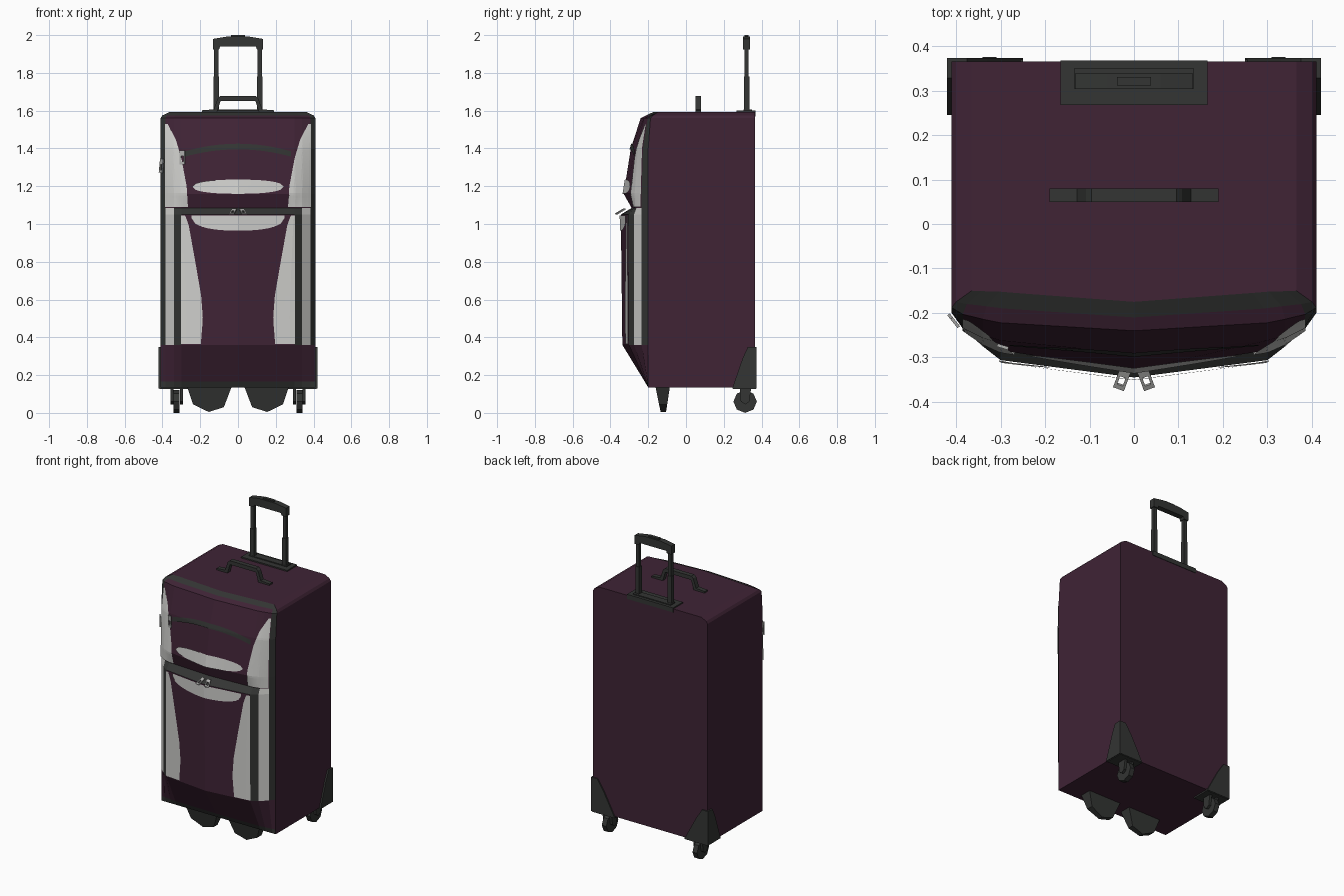
import bpy, bmesh, math
from mathutils import Matrix, Vector

if "Cube" in bpy.data.objects:
    bpy.data.objects.remove(bpy.data.objects["Cube"])


def material(name, rgb):
    m = bpy.data.materials.new(name)
    m.diffuse_color = (*rgb, 1)
    m.use_nodes = True
    m.node_tree.nodes["Principled BSDF"].inputs["Base Color"].default_value = m.diffuse_color
    return m


PURPLE = material("plum_fabric", (0.05, 0.017, 0.036))
DARK = material("charcoal_trim", (0.033, 0.035, 0.033))
GREY = material("light_grey_panel", (0.62, 0.62, 0.60))
METAL = material("zip_metal", (0.42, 0.42, 0.41))


def finish(name, bm, *mats, recalc=True):
    if recalc:
        bmesh.ops.recalc_face_normals(bm, faces=bm.faces)
    me = bpy.data.meshes.new(name)
    bm.to_mesh(me)
    bm.free()
    for m in mats:
        me.materials.append(m)
    ob = bpy.data.objects.new(name, me)
    bpy.context.collection.objects.link(ob)
    return ob


def box(name, x0, x1, y0, y1, z0, z1, mat=DARK):
    bm = bmesh.new()
    bmesh.ops.create_cube(bm, size=1)
    for v in bm.verts:
        v.co = ((x0 + x1) / 2 + v.co.x * (x1 - x0), (y0 + y1) / 2 + v.co.y * (y1 - y0),
                (z0 + z1) / 2 + v.co.z * (z1 - z0))
    return finish(name, bm, mat)


def prism(name, pts, axis, a, b, mat=DARK):
    """Extrude a 2D outline from a to b; axis 'x' uses (y,z), axis 'y' uses (x,z)."""
    bm = bmesh.new()
    put = (lambda p, d: (d, p[0], p[1])) if axis == 'x' else (lambda p, d: (p[0], d, p[1]))
    r0 = [bm.verts.new(put(p, a)) for p in pts]
    r1 = [bm.verts.new(put(p, b)) for p in pts]
    bm.faces.new(r0)
    bm.faces.new(r1)
    n = len(pts)
    for i in range(n):
        bm.faces.new((r0[i], r0[(i + 1) % n], r1[(i + 1) % n], r1[i]))
    return finish(name, bm, mat)


# Front shape: depth of the front at each height for half the width
XS = [0, 0.30, 0.34, 0.385, 0.41]
ROWS = [(0.135, [-0.20] * 5),
        (0.165, [-0.218, -0.213, -0.209, -0.204, -0.20]),
        (0.36, [-0.337, -0.303, -0.275, -0.235, -0.20]),
        (1.05, [-0.345, -0.306, -0.275, -0.235, -0.20]),
        (1.085, [-0.288, -0.272, -0.262, -0.235, -0.20]),
        (1.16, [-0.330, -0.284, -0.266, -0.235, -0.20]),
        (1.40, [-0.292, -0.262, -0.250, -0.228, -0.20]),
        (1.56, [-0.240, -0.222, -0.214, -0.203, -0.188]),
        (1.575, [-0.210, -0.190, -0.185, -0.180, -0.175]),
        (1.592, [-0.175, -0.155, -0.152, -0.151, -0.150])]


def lerp(x, xs, ys):
    for i in range(len(xs) - 1):
        if x <= xs[i + 1]:
            t = max(0, (x - xs[i]) / (xs[i + 1] - xs[i]))
            return ys[i] + t * (ys[i + 1] - ys[i])
    return ys[-1]


def front_y(x, z):
    return lerp(z, [r[0] for r in ROWS], [lerp(abs(x), XS, r[1]) for r in ROWS])


# Case body, lofted from horizontal sections
bm = bmesh.new()
rings = []
for z, ys in ROWS:
    w = 0.365 / 0.41 if z > 1.58 else 0.40 / 0.41 if z > 1.57 else 1
    half = list(zip(XS, ys))
    pts = [(-x * w, y) for x, y in reversed(half[1:])] + [(x * w, y) for x, y in half]
    pts += [(0.41 * w, 0.365), (-0.41 * w, 0.365)]
    rings.append([bm.verts.new((x, y, z)) for x, y in pts])
n = len(rings[0])
for r in range(len(rings) - 1):
    for i in range(n):
        j = (i + 1) % n
        f = bm.faces.new((rings[r][i], rings[r][j], rings[r + 1][j], rings[r + 1][i]))
        col = [3, 2, 1, 0, 0, 1, 2, 3][i] if i < 8 else -1   # strip counted from the middle
        zc = (ROWS[r][0] + ROWS[r + 1][0]) / 2
        if col >= 0 and (zc < 0.16 or zc > 1.58):
            f.material_index = 1                              # bottom and top trim
        elif col == 3 and 0.36 < zc:
            f.material_index = 1                              # edge piping
        elif col == 2 and 0.36 < zc < 1.085:
            f.material_index = 2                              # grey gusset
        elif col == 1 and 0.36 < zc < 1.085 or col == 0 and 1.05 < zc < 1.085:
            f.material_index = 1                              # pocket piping
bm.faces.new(rings[0])
bm.faces.new(rings[-1])
finish("case_body", bm, PURPLE, DARK, GREY)


def patch(name, mat, fn, nu, nv):
    """Thin sheet following the front; fn(u, v) gives (x, z)."""
    bm = bmesh.new()
    g = []
    for i in range(nu + 1):
        col = []
        for j in range(nv + 1):
            x, z = fn(i / nu, j / nv)
            col.append(bm.verts.new((x, front_y(x, z) - 0.006, z)))
        g.append(col)
    for i in range(nu):
        for j in range(nv):
            bm.faces.new((g[i][j], g[i + 1][j], g[i + 1][j + 1], g[i][j + 1]))
    return finish(name, bm, mat, recalc=False)


# Grey side panels on pocket and upper front
LOW = ([0.36, 0.5, 0.62, 0.8, 1.0, 1.045], [0.197, 0.186, 0.195, 0.226, 0.262, 0.28])
UP = ([1.09, 1.2, 1.35, 1.45, 1.54], [0.265, 0.272, 0.30, 0.33, 0.378])


def side_panel(side, z0, z1, outer, table):
    def fn(u, v):
        z = z0 + (z1 - z0) * v
        t = u if side > 0 else 1 - u
        inner = lerp(z, *table)
        return side * (inner + (outer - inner) * t), z
    return fn


for s, tag in ((-1, "left"), (1, "right")):
    patch("pocket_panel_" + tag, GREY, side_panel(s, 0.365, 1.045, 0.303, LOW), 4, 24)
    patch("upper_panel_" + tag, GREY, side_panel(s, 1.09, 1.53, 0.386, UP), 10, 36)


# Curved panels and upper zip across the front
def band(half, lo, hi):
    def fn(u, v):
        k = 2 * u - 1
        return half * k, lo(k) + (hi(k) - lo(k)) * v
    return fn


bulge = lambda k: math.sqrt(max(0, 1 - abs(k) ** 2.5))
patch("upper_lens_panel", GREY, band(0.24, lambda k: 1.195 - 0.035 * bulge(k),
                                     lambda k: 1.20 + 0.035 * bulge(k)), 28, 3)
patch("lower_lens_panel", GREY, band(0.245, lambda k: 1.03 - 0.065 * bulge(k), lambda k: 1.046), 28, 3)
patch("upper_zip", DARK, band(0.28, lambda k: 1.395 - 0.038 * k * k, lambda k: 1.425 - 0.04 * k * k), 20, 4)


# Zip pulls: flat metal frames
def zip_pull(name, loc, rot, w=0.026, l=0.055):
    bm = bmesh.new()
    for x0, x1, z0, z1 in ((-.5, -.25, 0, 1), (.25, .5, 0, 1), (-.25, .25, 0, .4), (-.25, .25, .8, 1)):
        cube = bmesh.ops.create_cube(bm, size=1)["verts"]
        for v in cube:
            v.co = (((x0 + x1) / 2 + v.co.x * (x1 - x0)) * w, v.co.y * 0.007,
                    -((z0 + z1) / 2 + v.co.z * (z1 - z0)) * l)
    ob = finish(name, bm, METAL)
    ob.location = loc
    ob.rotation_euler = rot
    return ob


for s, tag in ((-1, "left"), (1, "right")):
    zip_pull("pocket_pull_" + tag, (s * 0.018, -0.325, 1.08), (math.radians(-60), 0, s * 0.35))
zip_pull("upper_pull", (-0.295, -0.276, 1.39), (0, 0, -0.3), 0.026, 0.075)
zip_pull("edge_pull", (-0.402, -0.222, 1.345), (0, 0.15, -0.9), 0.026, 0.075)

# Telescopic handle
box("handle_base", -0.165, 0.165, 0.268, 0.368, 1.57, 1.60)
box("handle_base_inset", -0.135, 0.135, 0.305, 0.35, 1.60, 1.606)
for s, tag in ((-1, "left"), (1, "right")):
    x = s * 0.115
    box("lower_rod_" + tag, x - 0.014, x + 0.014, 0.307, 0.335, 1.59, 1.78)
    box("upper_rod_" + tag, x - 0.011, x + 0.011, 0.310, 0.332, 1.77, 1.94)
prism("handle_grip", [(-0.132, 1.925), (-0.132, 1.98), (-0.06, 1.992), (0.06, 1.992), (0.132, 1.98),
                      (0.132, 1.925), (0.10, 1.925), (0.095, 1.94), (-0.095, 1.94), (-0.10, 1.925)],
      'y', 0.303, 0.339)
box("handle_button", -0.038, 0.038, 0.311, 0.331, 1.985, 2.0)

# Carry handle on the top
prism("carry_handle", [(-0.19, 1.588), (-0.19, 1.602), (-0.128, 1.607), (-0.108, 1.665), (-0.095, 1.677),
                       (0.095, 1.677), (0.108, 1.665), (0.128, 1.607), (0.19, 1.602), (0.19, 1.588),
                       (0.112, 1.588), (0.092, 1.652), (-0.092, 1.652), (-0.112, 1.588)],
      'y', 0.05, 0.08)

for s, tag in ((-1, "left"), (1, "right")):
    # Rear corner guards
    prism("guard_side_" + tag, [(0.245, 0.13), (0.373, 0.13), (0.373, 0.35), (0.328, 0.35), (0.30, 0.29)],
          'x', s * 0.405, s * 0.42)
    prism("guard_back_" + tag, [(s * 0.25, 0.13), (s * 0.42, 0.13), (s * 0.42, 0.35), (s * 0.375, 0.35),
                                (s * 0.33, 0.28)], 'y', 0.36, 0.373)
    xs = sorted((s * 0.25, s * 0.415))
    box("guard_base_" + tag, *xs, 0.25, 0.37, 0.126, 0.14)
    # Rear wheels with forks
    wheel = [(0.313 + 0.062 * math.cos(a), 0.06 + 0.06 * math.sin(a))
             for a in [math.pi / 4 * i for i in range(8)]]
    prism("wheel_" + tag, wheel, 'x', s * 0.309, s * 0.341)
    for k in (-1, 1):
        x = s * 0.325 + k * 0.025
        prism("fork_" + tag, [(0.285, 0.13), (0.29, 0.06), (0.313, 0.045), (0.335, 0.06), (0.345, 0.13)],
              'x', x - 0.008, x + 0.008)
    # Tapered front feet
    ob = prism("front_foot_" + tag, [(s * 0.27, 0.14), (s * 0.238, 0.045), (s * 0.155, 0.005),
                                     (s * 0.075, 0.03), (s * 0.033, 0.14)], 'y', -0.162, -0.085)
    for v in ob.data.vertices:
        v.co.y = -0.118 + (v.co.y + 0.118) * (0.35 + 0.65 * v.co.z / 0.14)
